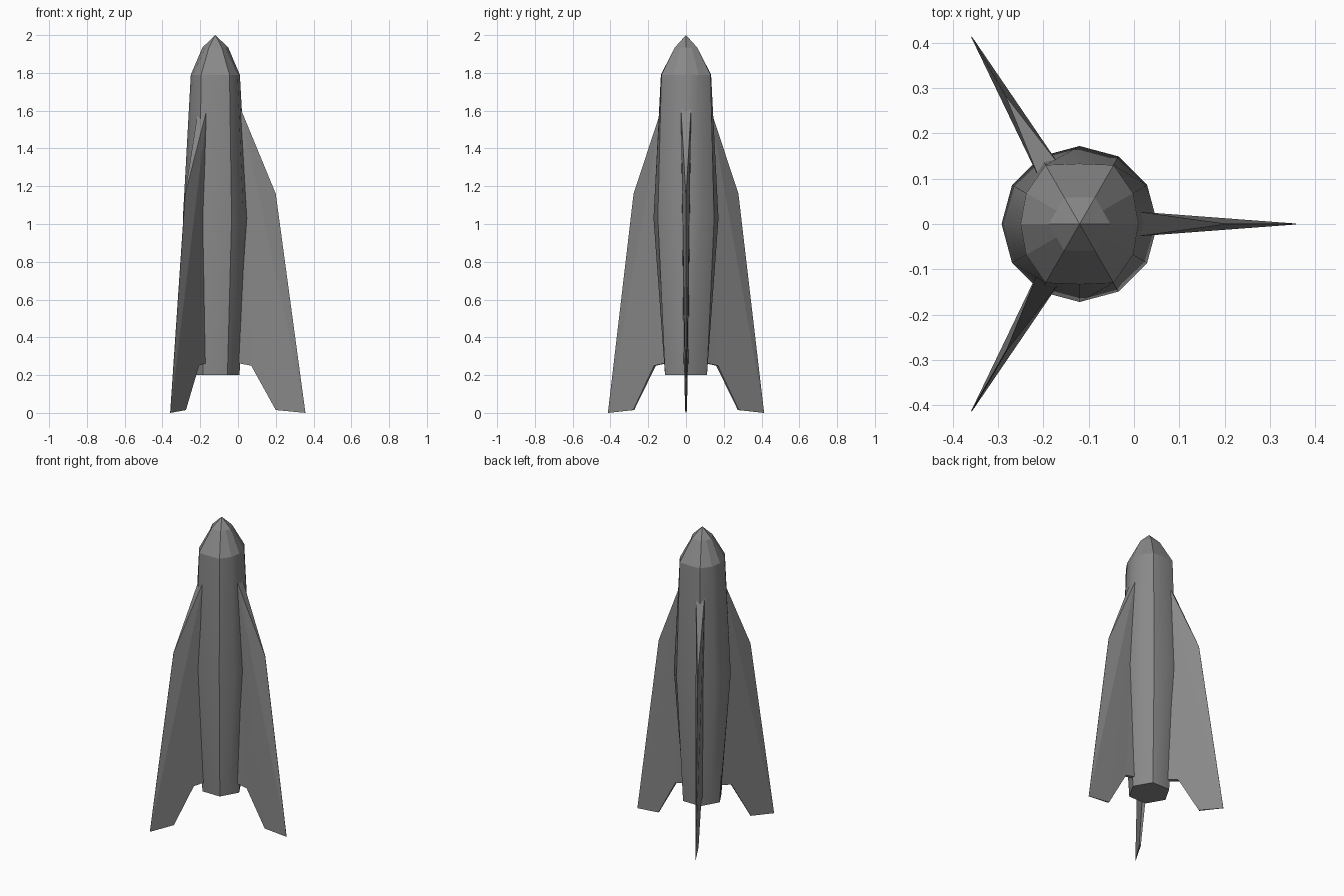
import bpy, bmesh
from math import cos, sin, radians

cube = bpy.data.objects.get("Cube")
if cube:
    bpy.data.objects.remove(cube, do_unlink=True)

AXIS_X = -0.12
GREY = (0.25, 0.25, 0.25, 1)
grey = bpy.data.materials.new("hull_grey")
grey.use_nodes = True
grey.diffuse_color = GREY
grey.node_tree.nodes["Principled BSDF"].inputs["Base Color"].default_value = GREY


def finish(name, bm, smooth_angle=None):
    bmesh.ops.recalc_face_normals(bm, faces=bm.faces)
    mesh = bpy.data.meshes.new(name)
    bm.to_mesh(mesh)
    bm.free()
    mesh.materials.append(grey)
    obj = bpy.data.objects.new(name, mesh)
    obj.location.x = AXIS_X
    bpy.context.collection.objects.link(obj)
    if smooth_angle:
        bpy.ops.object.select_all(action='DESELECT')
        obj.select_set(True)
        bpy.context.view_layer.objects.active = obj
        bpy.ops.object.shade_smooth_by_angle(angle=radians(smooth_angle))
    return obj


def ring(bm, z, radii):
    """Twelve-point ring; the radii repeat around it."""
    verts = []
    for i in range(12):
        a, r = radians(30 * i), radii[i % len(radii)]
        verts.append(bm.verts.new((r * cos(a), r * sin(a), z)))
    return verts


def bridge(bm, low, high):
    for i in range(12):
        j = (i + 1) % 12
        bm.faces.new((low[i], low[j], high[j], high[i]))


SHOULDER = (0.13, 0.136, 0.15, 0.133, 0.15, 0.136)

# Hull: hexagonal tail swelling to a twelve-sided waist
bm = bmesh.new()
tail = ring(bm, 0.2, (0.128, 0.111))
waist = ring(bm, 1.03, (0.172,))
shoulder = ring(bm, 1.79, SHOULDER)
bm.faces.new(tail)
bridge(bm, tail, waist)
bridge(bm, waist, shoulder)
finish("hull", bm, 40)

# Nose cone: faceted, closing to a point
bm = bmesh.new()
base = ring(bm, 1.79, SHOULDER)
upper = ring(bm, 1.935, (0.068, 0.059))
bridge(bm, base, upper)
tip = bm.verts.new((0, 0, 2))
for i in range(12):
    bm.faces.new((upper[i], upper[(i + 1) % 12], tip))
finish("nose_cone", bm)

# Fins: swept wedges, (radius, height, half thickness) from the root top outwards
OUTLINE = [(0.13, 1.62, 0.027), (0.32, 1.16, 0.001), (0.477, 0, 0.001),
           (0.32, 0.015, 0.005), (0.19, 0.25, 0.01), (0.11, 0.265, 0.013)]


def fin(name, angle):
    bm = bmesh.new()
    sides = [[bm.verts.new((r, s * t, z)) for r, z, t in OUTLINE] for s in (-1, 1)]
    n = len(OUTLINE)
    for side in sides:
        for i in range(1, n - 1):
            bm.faces.new((side[0], side[i], side[i + 1]))
    for i in range(n):
        j = (i + 1) % n
        bm.faces.new((sides[0][i], sides[0][j], sides[1][j], sides[1][i]))
    finish(name, bm).rotation_euler.z = radians(angle)


for name, angle in (("left_fin", 0), ("back_fin", 120), ("front_fin", 240)):
    fin(name, angle)
